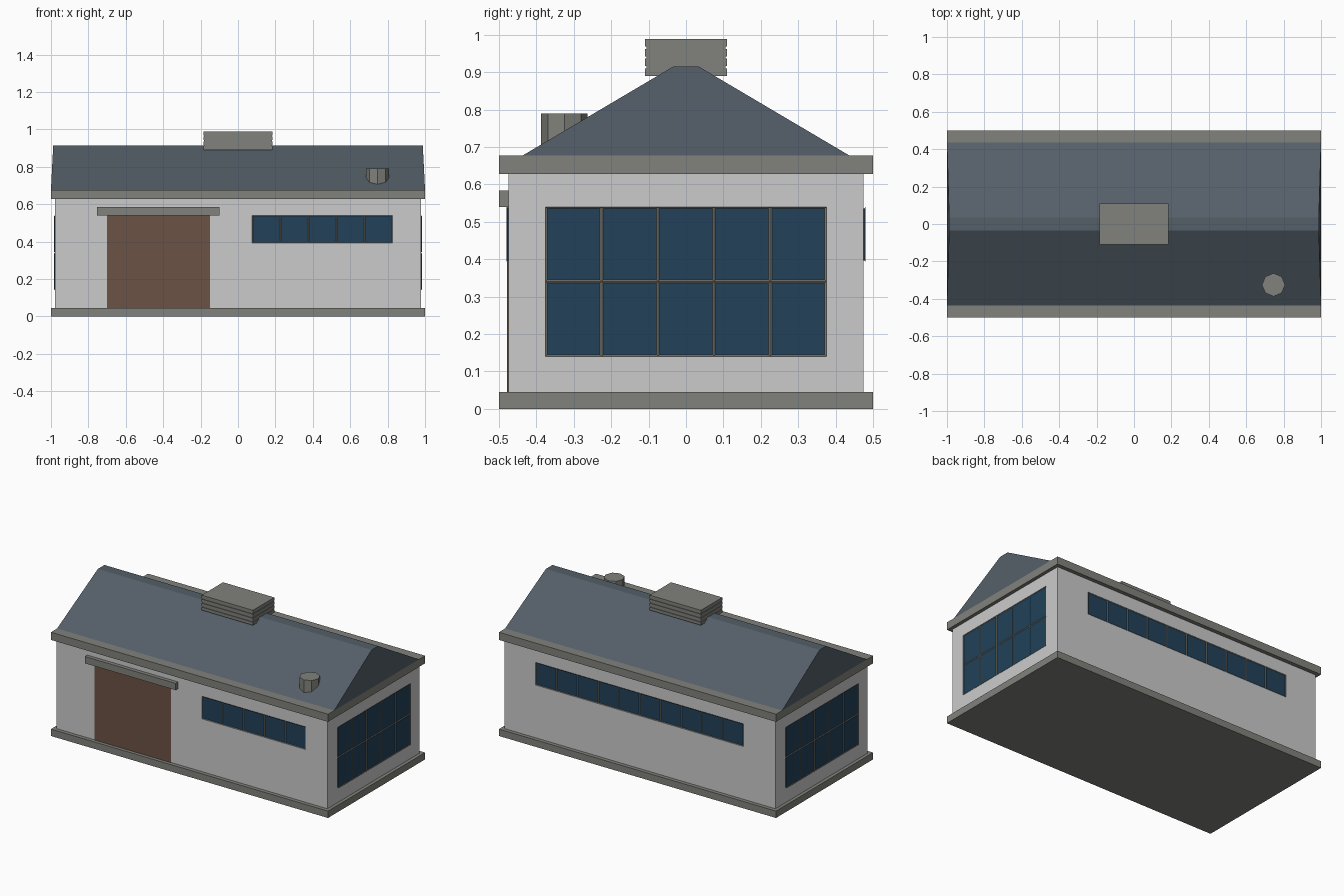
import bpy, bmesh, math
from mathutils import Matrix, Vector

cube = bpy.data.objects.get("Cube")
if cube:
    bpy.data.objects.remove(cube, do_unlink=True)


def material(name, rgb):
    m = bpy.data.materials.new(name)
    m.use_nodes = True
    color = (*rgb, 1)
    m.diffuse_color = color
    node = next(n for n in m.node_tree.nodes if n.type == "BSDF_PRINCIPLED")
    node.inputs["Base Color"].default_value = color
    return m


WALL = material("wall_light_grey", (0.60, 0.60, 0.60))
TRIM = material("trim_grey", (0.22, 0.225, 0.20))
SLATE = material("roof_slate", (0.09, 0.115, 0.14))
GLASS = material("window_blue", (0.016, 0.053, 0.10))
WOOD = material("door_brown", (0.145, 0.084, 0.058))


def finish(name, bm, *mats):
    mesh = bpy.data.meshes.new(name)
    bm.to_mesh(mesh)
    bm.free()
    for m in mats:
        mesh.materials.append(m)
    obj = bpy.data.objects.new(name, mesh)
    bpy.context.collection.objects.link(obj)
    return obj


def box(name, x, y, z, mat):
    """Box from (min, max) ranges on each axis."""
    lo, hi = Vector((x[0], y[0], z[0])), Vector((x[1], y[1], z[1]))
    bm = bmesh.new()
    place = Matrix.Translation((lo + hi) / 2) @ Matrix.Diagonal((*(hi - lo), 1))
    bmesh.ops.create_cube(bm, size=1, matrix=place)
    return finish(name, bm, mat)


def window(name, cols, rows, width, z, wall, offset=0, turn=0):
    """Framed grid of panes standing just proud of a wall, facing -y before the turn."""
    bm = bmesh.new()
    place = (Matrix.Rotation(math.radians(turn), 4, "Z")
             @ Matrix.Translation((offset, -wall - 0.005, (z[0] + z[1]) / 2))
             @ Matrix.Rotation(math.pi / 2, 4, "X")
             @ Matrix.Diagonal((width / 2, (z[1] - z[0]) / 2, 1, 1)))
    bmesh.ops.create_grid(bm, x_segments=cols, y_segments=rows, size=1, matrix=place)
    panes = list(bm.faces)
    inward = -panes[0].normal.copy() if panes[0].normal.length else Vector()
    bm.normal_update()
    inward = -panes[0].normal.copy()
    rim = [e for e in bm.edges if e.is_boundary]
    bmesh.ops.inset_individual(bm, faces=panes, thickness=0.006, depth=-0.003)
    for f in panes:
        f.material_index = 1
    side = bmesh.ops.extrude_edge_only(bm, edges=rim)["geom"]
    bmesh.ops.translate(bm, vec=inward * 0.005,
                        verts=[v for v in side if isinstance(v, bmesh.types.BMVert)])
    bmesh.ops.recalc_face_normals(bm, faces=bm.faces)
    # keep the open frame facing out of the wall
    if panes[0].normal.dot(inward) > 0:
        bmesh.ops.reverse_faces(bm, faces=bm.faces)
    return finish(name, bm, TRIM, GLASS)


# Main body
box("foundation", (-1, 1), (-0.5, 0.5), (0, 0.045), TRIM)
box("walls", (-0.978, 0.978), (-0.475, 0.475), (0.045, 0.63), WALL)
box("eaves", (-1, 1), (-0.5, 0.5), (0.627, 0.677), TRIM)

# Gabled roof with a narrow flat ridge and slightly leaning ends
bm = bmesh.new()
ends = []
for s in (-1, 1):
    ends.append([bm.verts.new((s * x, y, z)) for x, y, z in
                 ((1, -0.437, 0.677), (1, 0.437, 0.677),
                  (0.988, 0.034, 0.915), (0.988, -0.034, 0.915))])
    bm.faces.new(ends[-1])
for i in range(4):
    j = (i + 1) % 4
    bm.faces.new((ends[0][i], ends[0][j], ends[1][j], ends[1][i]))
bmesh.ops.recalc_face_normals(bm, faces=bm.faces)
finish("roof", bm, SLATE)

# Sliding door and its rail
box("door", (-0.70, -0.15), (-0.478, -0.47), (0.045, 0.545), WOOD)
box("door_rail", (-0.755, -0.10), (-0.5, -0.47), (0.54, 0.584), TRIM)

# Windows
window("front_window", 5, 1, 0.75, (0.392, 0.54), 0.475, offset=0.45)
window("back_window", 10, 1, 1.5, (0.392, 0.54), 0.475, turn=180)
window("left_window", 5, 2, 0.75, (0.14, 0.54), 0.978, turn=90)
window("right_window", 5, 2, 0.75, (0.14, 0.54), 0.978, turn=-90)

# Louvred ridge vent
box("vent_core", (-0.181, 0.181), (-0.106, 0.106), (0.892, 0.98), TRIM)
for i in range(4):
    z = 0.89 + i * 0.026
    box(f"vent_slat_{i + 1}", (-0.185, 0.185), (-0.11, 0.11), (z, z + 0.02), TRIM)

# Octagonal flue
bm = bmesh.new()
bmesh.ops.create_cone(bm, cap_ends=True, segments=8, radius1=0.062, radius2=0.062,
                      depth=0.11, matrix=Matrix.Translation((0.746, -0.325, 0.735)))
finish("flue", bm, TRIM)
